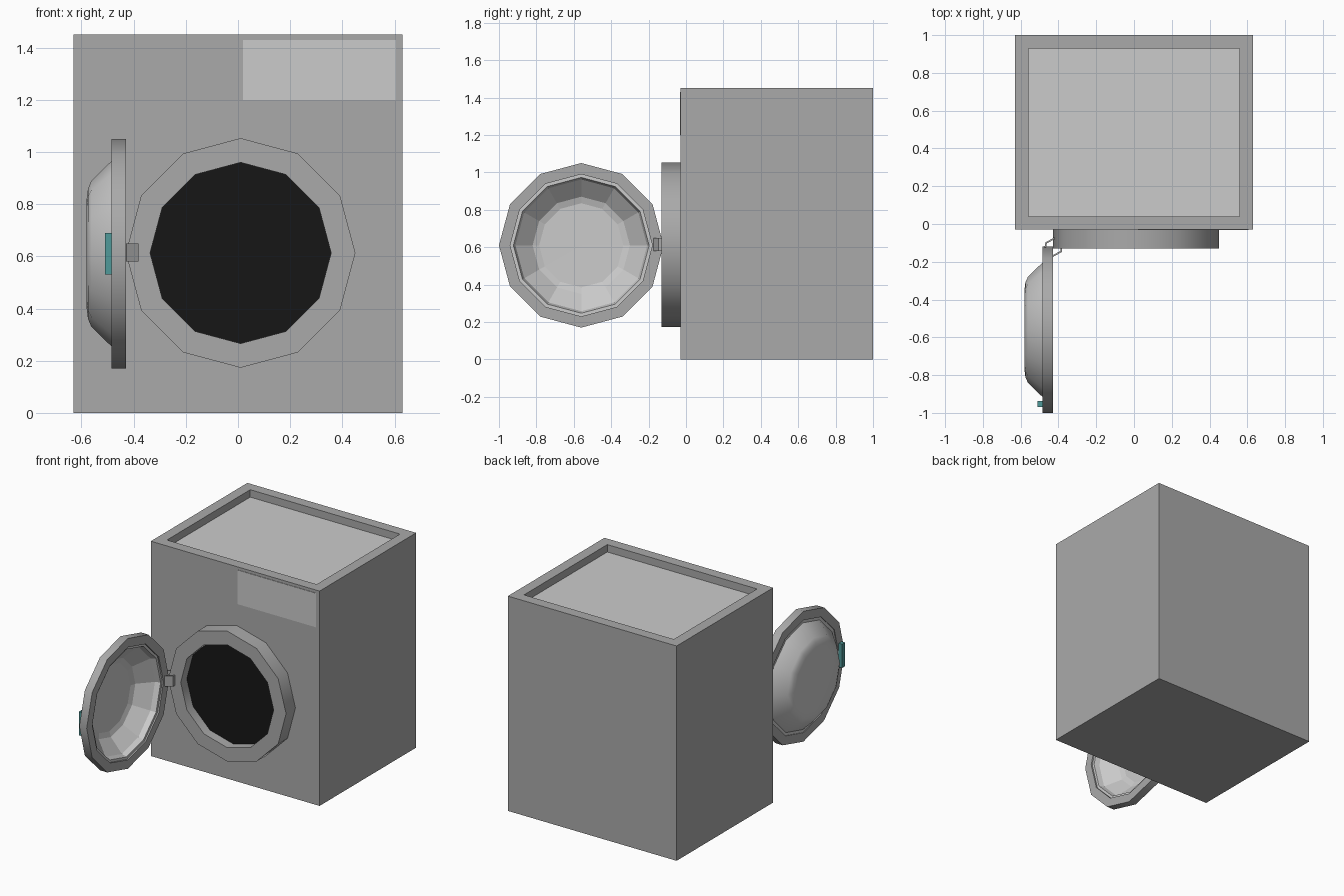
import bpy, bmesh
from math import cos, sin, pi, radians
from mathutils import Vector

if "Cube" in bpy.data.objects:
    bpy.data.objects.remove(bpy.data.objects["Cube"])


def mat(name, *rgb):
    m = bpy.data.materials.new(name)
    m.diffuse_color = (*rgb, 1)
    m.use_nodes = True
    m.node_tree.nodes["Principled BSDF"].inputs["Base Color"].default_value = m.diffuse_color
    return m


DARK = mat("casing_grey", 0.4, 0.4, 0.4)
LIGHT = mat("light_grey", 0.8, 0.8, 0.8)
BLACK = mat("black", 0.008, 0.008, 0.008)
TEAL = mat("teal", 0.08, 0.32, 0.32)


def finish(name, bm, *mats):
    bmesh.ops.remove_doubles(bm, verts=bm.verts, dist=1e-5)
    bmesh.ops.recalc_face_normals(bm, faces=bm.faces)
    for e in bm.edges:
        e.smooth = len(e.link_faces) == 2 and e.calc_face_angle() < radians(35)
    me = bpy.data.meshes.new(name)
    bm.to_mesh(me)
    bm.free()
    for m in mats:
        me.materials.append(m)
    ob = bpy.data.objects.new(name, me)
    bpy.context.collection.objects.link(ob)
    return ob


def box_bm(x0, x1, y0, y1, z0, z1):
    bm = bmesh.new()
    bmesh.ops.create_cube(bm, size=1)
    for v in bm.verts:
        v.co = Vector(((x0, x1)[v.co.x > 0], (y0, y1)[v.co.y > 0], (z0, z1)[v.co.z > 0]))
    return bm


def lathe(name, profile, axis, centre, material, smooth=(), closed=True, n=12):
    """Twelve-sided turning of (radius, position on axis) points."""
    bm = bmesh.new()

    def point(r, a, i):
        t = 2 * pi * i / n
        u, w = r * cos(t), r * sin(t)
        c = (a, centre[0] + u, centre[1] + w) if axis == 'X' else (centre[0] + u, a, centre[1] + w)
        return bm.verts.new(c)

    rings = [[point(r, a, i) for i in range(n)] if r else [point(0, a, 0)] * n
             for r, a in profile]
    for k in range(len(rings) if closed else len(rings) - 1):
        A, B = rings[k], rings[(k + 1) % len(rings)]
        if A[0] is A[1] and B[0] is B[1]:
            continue
        for i in range(n):
            j = (i + 1) % n
            f = bm.faces.new(list(dict.fromkeys((A[i], A[j], B[j], B[i]))))
            f.smooth = k in smooth
    return finish(name, bm, material)


def strap(name, pts, z0, z1, t=0.009):
    """Bent sheet metal strip following a plan-view path."""
    bm = bmesh.new()
    faces = []
    vs = [(bm.verts.new((x, y, z0)), bm.verts.new((x, y, z1))) for x, y in pts]
    for a, b in zip(vs, vs[1:]):
        faces.append(bm.faces.new((a[0], b[0], b[1], a[1])))
    ob = finish(name, bm, DARK)
    m = ob.modifiers.new("thickness", 'SOLIDIFY')
    m.thickness, m.offset = t, 0


# casing with sunken top
bm = box_bm(-0.63, 0.63, -0.03, 1.0, 0, 1.45)
bm.normal_update()
top = max(bm.faces, key=lambda f: f.calc_center_median().z)
bmesh.ops.inset_region(bm, faces=[top], thickness=0.1)
floor = bmesh.ops.extrude_discrete_faces(bm, faces=[top])['faces'][0]
for v in floor.verts:
    v.co.z -= 0.05
floor.material_index = 1
finish("casing", bm, DARK, LIGHT)

# control panel
finish("control_panel", box_bm(0.02, 0.605, -0.033, -0.028, 1.2, 1.43), LIGHT)

# porthole surround and dark drum opening
C = (0.01, 0.613)
lathe("porthole_ring", [(0.44, -0.03), (0.44, -0.13), (0.347, -0.13), (0.347, -0.03)],
      'Y', C, DARK, smooth=(0, 2))
lathe("drum_opening", [(0.347, -0.065), (0, -0.065)], 'Y', C, BLACK, closed=False)

# open door: frame and glass bowl
D = (-0.56, 0.61)
lathe("door_frame", [(0.44, -0.43), (0.44, -0.485), (0.38, -0.485), (0.38, -0.43)],
      'X', D, DARK, smooth=(0, 2))
lathe("door_bowl",
      [(0, -0.58), (0.21, -0.58), (0.25, -0.575), (0.28, -0.562), (0.36, -0.48), (0.38, -0.48),
       (0.38, -0.44), (0.363, -0.44), (0.352, -0.475), (0.26, -0.557), (0.225, -0.568), (0, -0.57)],
      'X', D, LIGHT, smooth=(0, 1, 2, 3))

# door handle
finish("door_handle", box_bm(-0.51, -0.484, -0.968, -0.936, 0.53, 0.69), TEAL)

# hinge straps
strap("hinge_inner", [(-0.47, -0.125), (-0.465, -0.1), (-0.42, -0.075)], 0.58, 0.65)
strap("hinge_outer", [(-0.43, -0.17), (-0.385, -0.145), (-0.385, -0.125)], 0.58, 0.65)
